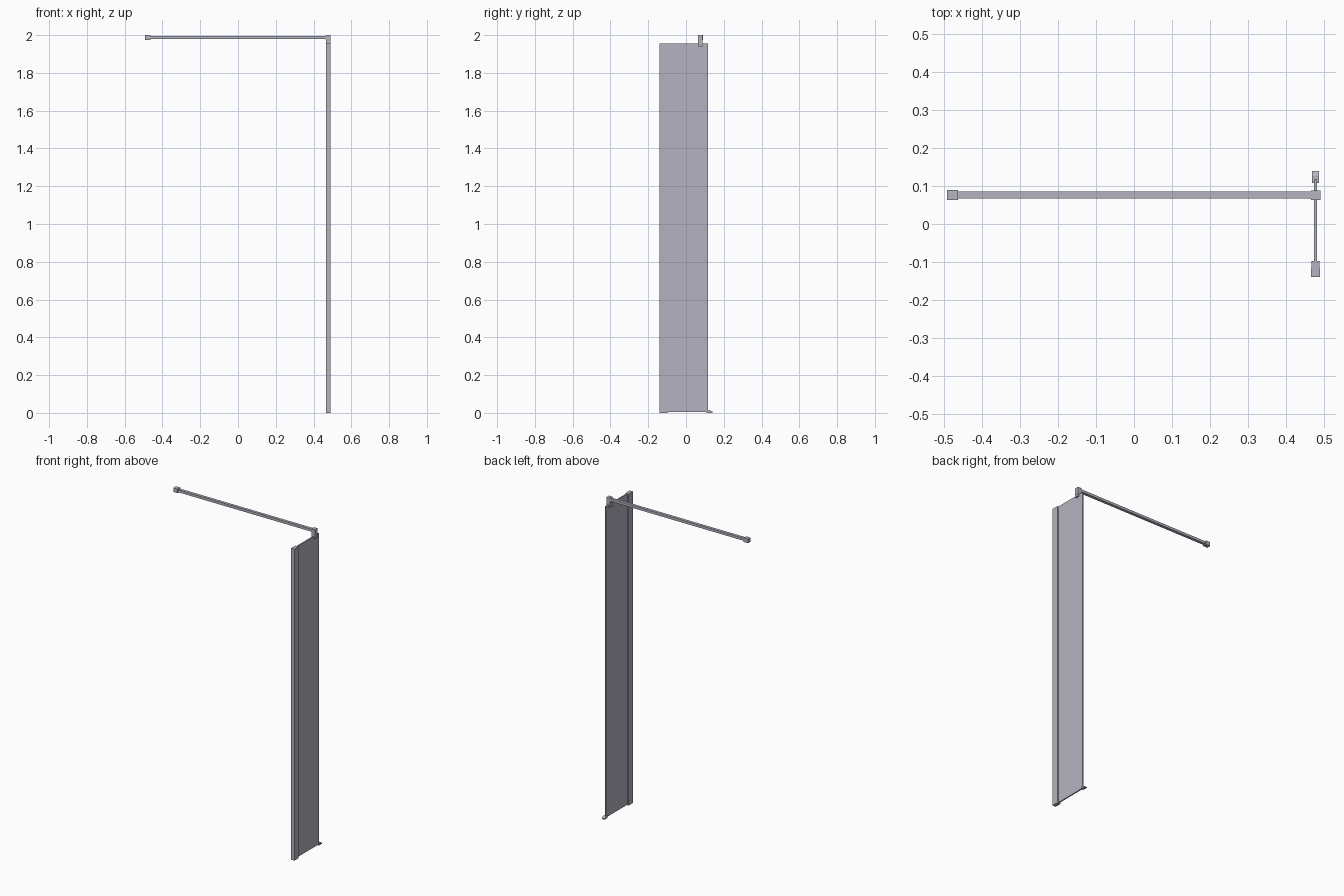
import bpy, bmesh
from mathutils import Vector

cube = bpy.data.objects.get("Cube")
if cube:
    bpy.data.objects.remove(cube, do_unlink=True)

metal = bpy.data.materials.new("lilac_grey")
metal.use_nodes = True
colour = (0.46, 0.45, 0.53, 1)
metal.diffuse_color = colour
metal.node_tree.nodes["Principled BSDF"].inputs["Base Color"].default_value = colour


def add_object(name, bm):
    bmesh.ops.recalc_face_normals(bm, faces=bm.faces)
    mesh = bpy.data.meshes.new(name)
    bm.to_mesh(mesh)
    bm.free()
    mesh.materials.append(metal)
    obj = bpy.data.objects.new(name, mesh)
    bpy.context.collection.objects.link(obj)
    return obj


def box(name, x, y, z):
    """Box from (low, high) ranges on each axis."""
    bm = bmesh.new()
    bmesh.ops.create_cube(bm, size=1)
    for v in bm.verts:
        v.co = Vector([r[0] if c < 0 else r[1] for c, r in zip(v.co, (x, y, z))])
    return add_object(name, bm)


def prism(name, points, axis, low, high):
    """Outline extruded along an axis; points hold the other two coordinates."""
    bm = bmesh.new()
    verts = []
    for p in points:
        co = list(p)
        co.insert(axis, low)
        verts.append(bm.verts.new(co))
    face = bm.faces.new(verts)
    result = bmesh.ops.extrude_face_region(bm, geom=[face])
    shift = Vector((0, 0, 0))
    shift[axis] = high - low
    moved = [g for g in result["geom"] if isinstance(g, bmesh.types.BMVert)]
    bmesh.ops.translate(bm, verts=moved, vec=shift)
    return add_object(name, bm)


MID = 0.478     # x of the glass plane
BAR_Y = 0.076   # y of the support bar
TOP = 1.955     # top of the panel
HALF = 0.012    # half width of the fittings

# Glass panel
box("glass_panel", (MID - 0.004, MID + 0.004), (-0.12, 0.117), (0.004, TOP))

# Wall channel and the inner strip that grips the glass
box("wall_channel", (MID - HALF, MID + HALF), (-0.14, -0.117), (0, TOP))
box("glass_grip", (MID - HALF + 0.001, MID + HALF - 0.001), (-0.117, -0.097), (0, TOP))

# Support bar with its wall block
box("support_bar", (-0.47, MID), (BAR_Y - 0.009, BAR_Y + 0.009), (1.979, 1.995))
box("bar_wall_block", (-0.493, -0.463), (BAR_Y - 0.013, BAR_Y + 0.013), (1.974, 2.0))

# Clamp: a head on the bar and two jaws astride the glass
jaw_y = (BAR_Y - 0.013, BAR_Y + 0.012)
box("clamp_head", (MID - HALF, MID + HALF + 0.001), jaw_y, (TOP, 2.0))
for side, name in ((-1, "clamp_jaw_right"), (1, "clamp_jaw_left")):
    edges = sorted((MID + side * 0.004, MID + side * HALF))
    box(name, edges, jaw_y, (1.94, TOP))

# Tapered collar where the bar meets the clamp
prism("bar_collar", [(0.462, BAR_Y - 0.009), (MID, BAR_Y - 0.013),
                     (MID, BAR_Y + 0.013), (0.462, BAR_Y + 0.009)], 2, 1.977, 1.997)

# Floor foot under the free edge of the glass, with a sloping nose
prism("floor_foot", [(0.108, 0), (0.14, 0), (0.14, 0.006), (0.126, 0.014),
                     (0.108, 0.014)], 0, MID - 0.009, MID + 0.009)
